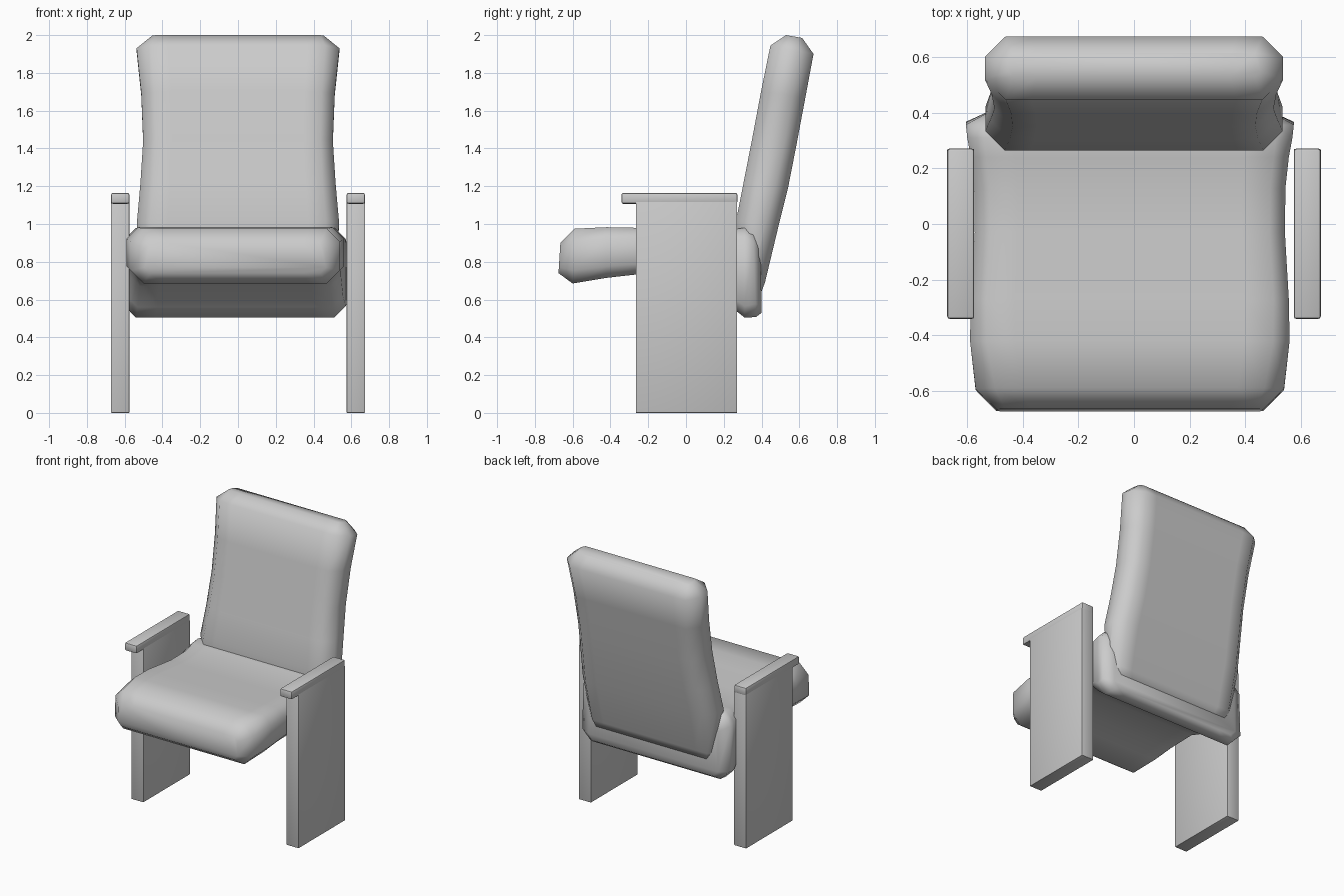
import bpy, bmesh
from math import radians
from mathutils import Vector

if "Cube" in bpy.data.objects:
    bpy.data.objects.remove(bpy.data.objects["Cube"])


def finish(name, bm, angle):
    bmesh.ops.recalc_face_normals(bm, faces=bm.faces)
    mesh = bpy.data.meshes.new(name)
    bm.to_mesh(mesh)
    bm.free()
    ob = bpy.data.objects.new(name, mesh)
    bpy.context.collection.objects.link(ob)
    bpy.ops.object.select_all(action='DESELECT')
    ob.select_set(True)
    bpy.context.view_layer.objects.active = ob
    bpy.ops.object.shade_smooth_by_angle(angle=radians(angle))
    return ob


def cushion(name, rings, cx=0.0):
    """Loft chamfered rings; each ring is (ay, az, by, bz, half width, chamfer)."""
    bm = bmesh.new()
    loops = []
    for ay, az, by, bz, w, c in rings:
        a, b = Vector((0, ay, az)), Vector((0, by, bz))
        d = (b - a).normalized() * c
        f = w - c
        half = [(f * 0.8, a), (f, a), (w, a + d), (w, b - d), (f, b), (f * 0.8, b)]
        pts = half + [(-x, p) for x, p in reversed(half)]
        loops.append([bm.verts.new((cx + x, p.y, p.z)) for x, p in pts])
    n = len(loops[0])
    for p, q in zip(loops, loops[1:]):
        for i in range(n):
            j = (i + 1) % n
            bm.faces.new((p[i], p[j], q[j], q[i]))
    bm.faces.new(loops[0])
    bm.faces.new(loops[-1])
    return finish(name, bm, 65)


def box(name, lo, hi, bevel):
    bm = bmesh.new()
    bmesh.ops.create_cube(bm, size=1)
    for v in bm.verts:
        v.co = [(l + h) / 2 + k * (h - l) for l, h, k in zip(lo, hi, v.co)]
    bmesh.ops.bevel(bm, geom=bm.edges[:], offset=bevel, segments=2,
                    profile=0.5, affect='EDGES')
    return finish(name, bm, 40)


# Seat: front to back, underside point then top point
cushion("seat", [
    (-0.675, 0.74, -0.665, 0.90, 0.48, 0.03),
    (-0.60, 0.685, -0.59, 0.975, 0.555, 0.07),
    (-0.42, 0.715, -0.42, 0.983, 0.575, 0.06),
    (-0.27, 0.732, -0.27, 0.98, 0.572, 0.055),
    (-0.03, 0.725, -0.03, 0.96, 0.558, 0.055),
    (0.13, 0.67, 0.13, 0.96, 0.56, 0.055),
    (0.24, 0.56, 0.24, 0.97, 0.572, 0.055),
    (0.31, 0.505, 0.31, 0.98, 0.585, 0.06),
    (0.37, 0.507, 0.355, 0.97, 0.59, 0.07),
    (0.40, 0.53, 0.395, 0.90, 0.52, 0.04),
], cx=-0.015)

# Backrest: bottom to top, front point then rear point
cushion("backrest", [
    (0.33, 0.62, 0.395, 0.63, 0.46, 0.02),
    (0.28, 0.70, 0.418, 0.69, 0.52, 0.06),
    (0.265, 1.02, 0.49, 0.99, 0.535, 0.07),
    (0.305, 1.22, 0.54, 1.19, 0.517, 0.07),
    (0.35, 1.45, 0.585, 1.42, 0.502, 0.065),
    (0.397, 1.70, 0.632, 1.67, 0.512, 0.07),
    (0.447, 1.945, 0.675, 1.90, 0.537, 0.075),
    (0.53, 2.00, 0.615, 1.985, 0.455, 0.02),
])

# Side panels and armrests
for side, x0, x1 in (("left", -0.672, -0.575), ("right", 0.575, 0.672)):
    box(side + "_side_panel", (x0, -0.265, 0), (x1, 0.27, 1.12), 0.003)
    box(side + "_armrest", (x0, -0.342, 1.107), (x1, 0.272, 1.165), 0.01)
